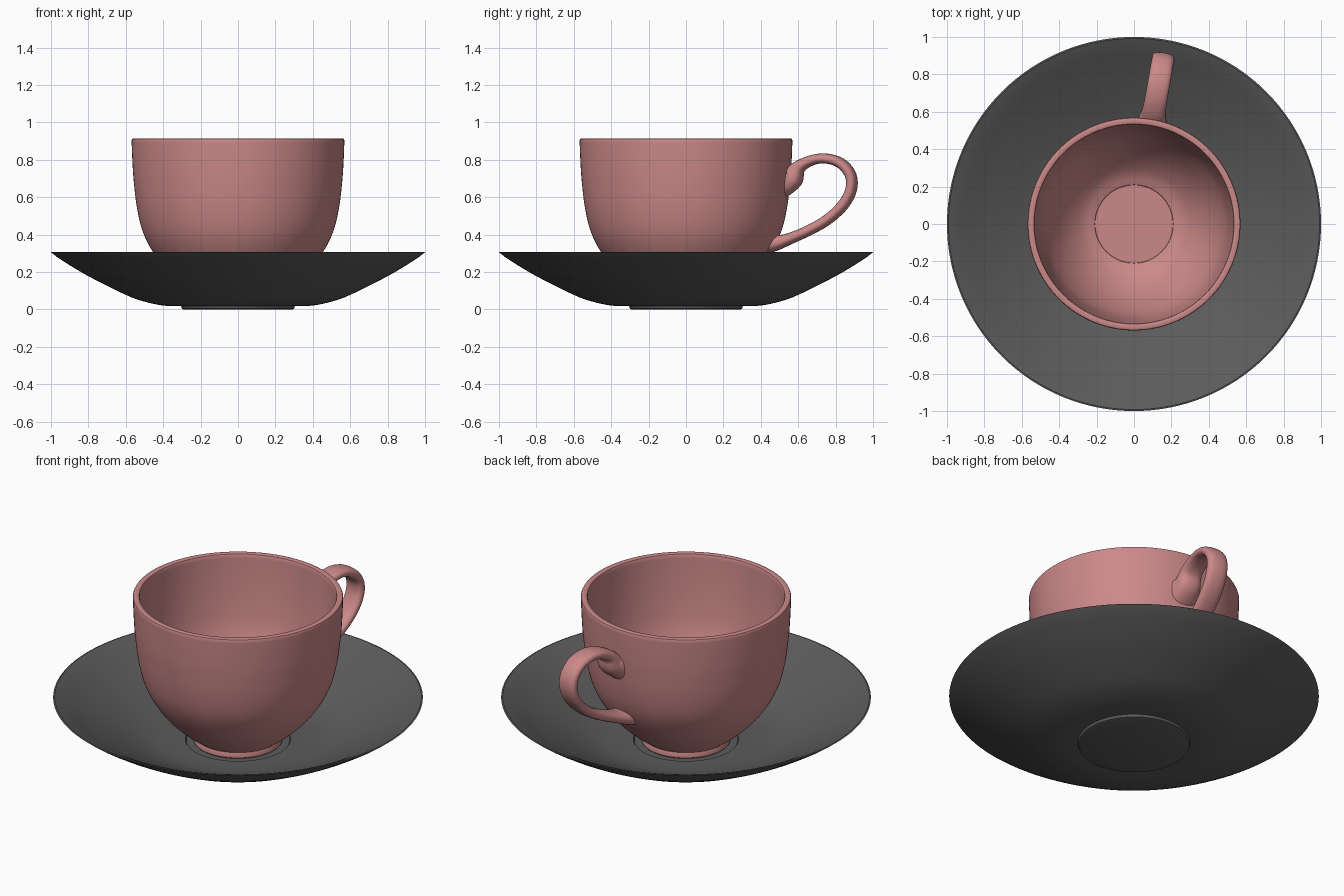
import bpy, bmesh, math
from mathutils import Vector

if "Cube" in bpy.data.objects:
    bpy.data.objects.remove(bpy.data.objects["Cube"])


def material(name, rgb):
    m = bpy.data.materials.new(name)
    m.diffuse_color = (*rgb, 1)
    m.use_nodes = True
    m.node_tree.nodes["Principled BSDF"].inputs["Base Color"].default_value = m.diffuse_color
    return m


def spline(pts, steps):
    """Catmull-Rom interpolation through tuples of any size."""
    pts = [Vector(p) for p in pts]
    out = []
    for i in range(len(pts) - 1):
        p0, p1, p2, p3 = pts[max(i - 1, 0)], pts[i], pts[i + 1], pts[min(i + 2, len(pts) - 1)]
        for k in range(steps):
            t = k / steps
            out.append(p1 + (p2 - p0) * (t / 2)
                       + (p0 * 2 - p1 * 5 + p2 * 4 - p3) * (t * t / 2)
                       + (p1 * 3 - p0 - p2 * 3 + p3) * (t ** 3 / 2))
    return out + [pts[-1]]


def finish(name, bm, mat, angle):
    bmesh.ops.recalc_face_normals(bm, faces=bm.faces)
    me = bpy.data.meshes.new(name)
    bm.to_mesh(me)
    bm.free()
    me.materials.append(mat)
    ob = bpy.data.objects.new(name, me)
    bpy.context.collection.objects.link(ob)
    bpy.ops.object.select_all(action='DESELECT')
    ob.select_set(True)
    bpy.context.view_layer.objects.active = ob
    bpy.ops.object.shade_smooth_by_angle(angle=math.radians(angle))
    return ob


def lathe(name, profile, mat, n=128):
    """Closed solid of revolution; the profile starts and ends on the axis."""
    bm = bmesh.new()
    rings = []
    for r, z in profile:
        if r < 1e-5:
            rings.append([bm.verts.new((0, 0, z))] * n)
        else:
            rings.append([bm.verts.new((r * math.cos(2 * math.pi * i / n),
                                        r * math.sin(2 * math.pi * i / n), z)) for i in range(n)])
    for a, b in zip(rings, rings[1:]):
        for i in range(n):
            j = (i + 1) % n
            bm.faces.new(list(dict.fromkeys((a[i], a[j], b[j], b[i]))))
    return finish(name, bm, mat, 35)


pink = material("dusty pink glaze", (0.60, 0.25, 0.25))
grey = material("charcoal glaze", (0.105, 0.105, 0.105))

# Saucer: low foot, flared underside, thin rim, shallow well on top
under = spline([(0.305, 0.018), (0.40, 0.021), (0.50, 0.042), (0.60, 0.078),
                (0.80, 0.178), (0.94, 0.262), (0.995, 0.302)], 5)
upper = spline([(0.992, 0.308), (0.93, 0.279), (0.80, 0.208), (0.60, 0.112),
                (0.48, 0.072), (0.38, 0.06), (0.285, 0.058)], 5)
lathe("saucer", [(0, 0), (0.29, 0), (0.30, 0.004), (0.302, 0.014)]
      + [tuple(p) for p in under] + [(1.0, 0.306)]
      + [tuple(p) for p in upper] + [(0.28, 0.05), (0, 0.05)], grey)

# Cup: footed bowl with rounded lip and flat inner floor
outer = spline([(0.235, 0.085), (0.30, 0.135), (0.38, 0.21), (0.45, 0.30), (0.505, 0.405),
                (0.538, 0.53), (0.557, 0.68), (0.565, 0.80), (0.569, 0.905)], 5)
inner = spline([(0.532, 0.905), (0.525, 0.78), (0.51, 0.62), (0.485, 0.48), (0.43, 0.345),
                (0.36, 0.235), (0.28, 0.155), (0.21, 0.12)], 5)
lathe("cup_body", [(0, 0.062), (0.20, 0.062), (0.21, 0.05), (0.235, 0.05), (0.24, 0.056), (0.24, 0.07)]
      + [tuple(p) for p in outer] + [(0.566, 0.912), (0.558, 0.915), (0.543, 0.915), (0.535, 0.912)]
      + [tuple(p) for p in inner] + [(0.208, 0.112), (0, 0.112)], pink)

# Handle: strap swept along (radius, height, half thickness, half width), flared at joints
path = spline([(0.543, 0.695, 0.095, 0.085), (0.578, 0.712, 0.065, 0.072), (0.615, 0.762, 0.036, 0.063),
               (0.68, 0.797, 0.028, 0.06), (0.76, 0.807, 0.027, 0.06), (0.84, 0.782, 0.028, 0.06),
               (0.893, 0.72, 0.029, 0.06), (0.896, 0.64, 0.029, 0.06), (0.85, 0.555, 0.029, 0.06),
               (0.76, 0.475, 0.028, 0.06), (0.65, 0.415, 0.028, 0.06), (0.545, 0.372, 0.032, 0.065),
               (0.465, 0.345, 0.05, 0.08)], 6)
bm = bmesh.new()
rings, sides, last = [], 24, len(path) - 1
for i, p in enumerate(path):
    t = (path[min(i + 1, last)] - path[max(i - 1, 0)]).to_2d().normalized()
    # blend the end sections towards the wall direction
    for k, wall in ((i, Vector((1, 0))), (last - i, Vector((-0.88, 0.48)))):
        w = max(0, 1 - k / 6)
        t = (t * (1 - w) + wall * w).normalized()
    ring = []
    for s in range(sides):
        a = 2 * math.pi * s / sides
        c, d = [math.copysign(abs(v) ** 0.8, v) for v in (math.cos(a), math.sin(a))]
        ring.append(bm.verts.new((c * p[3], p[0] - t.y * d * p[2], p[1] + t.x * d * p[2])))
    rings.append(ring)
for a, b in zip(rings, rings[1:]):
    for s in range(sides):
        bm.faces.new((a[s], a[(s + 1) % sides], b[(s + 1) % sides], b[s]))
bm.faces.new(rings[0])
bm.faces.new(rings[-1])
handle = finish("cup_handle", bm, pink, 50)
handle.rotation_euler.z = math.radians(-10)
